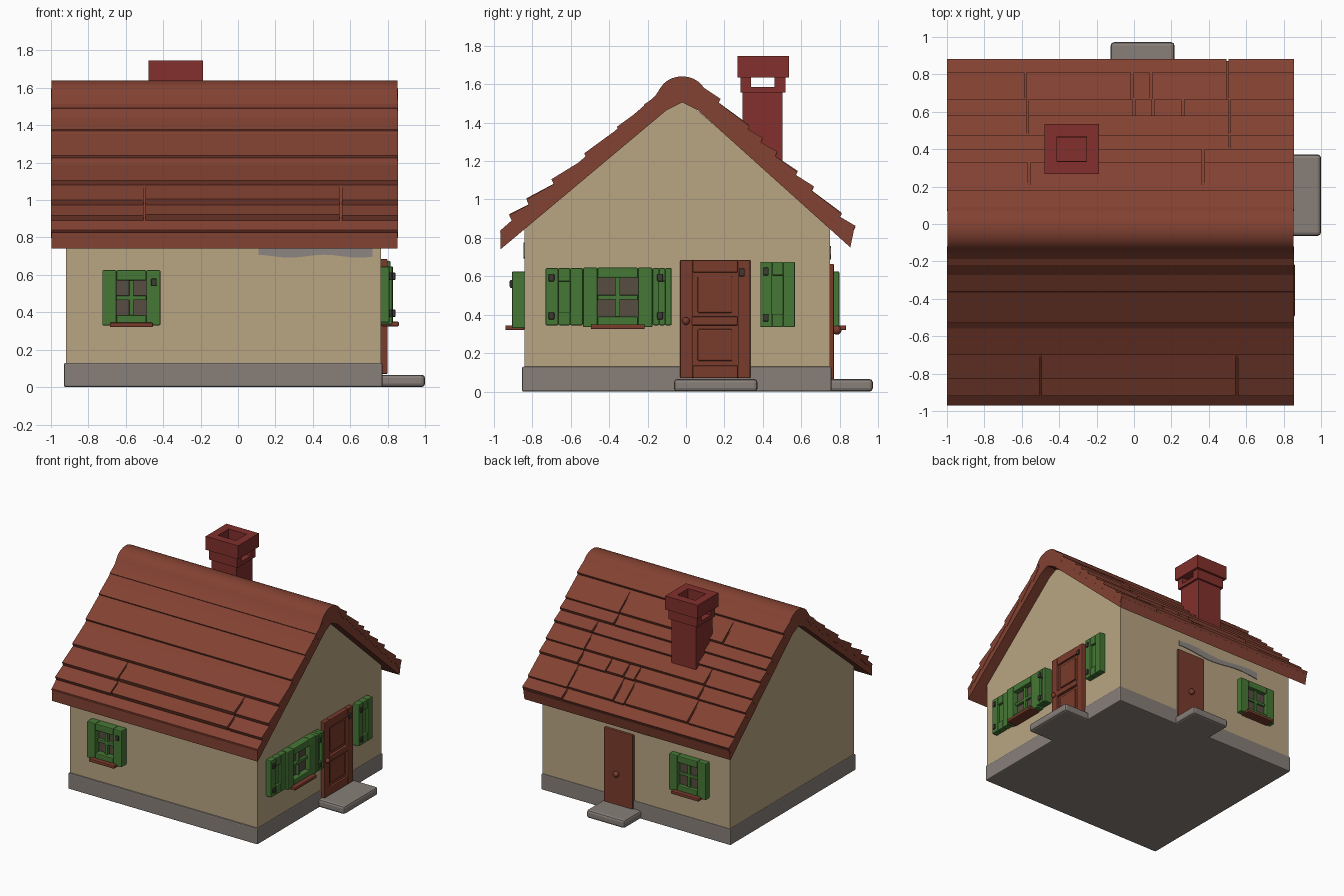
import bpy, bmesh, math
from mathutils import Vector

if "Cube" in bpy.data.objects:
    bpy.data.objects.remove(bpy.data.objects["Cube"])


def material(name, rgb):
    m = bpy.data.materials.new(name)
    m.diffuse_color = (*rgb, 1)
    m.use_nodes = True
    m.node_tree.nodes["Principled BSDF"].inputs["Base Color"].default_value = m.diffuse_color
    return m


WALL = material("cream plaster", (0.485, 0.376, 0.223))
ROOF = material("roof red brown", (0.225, 0.054, 0.032))
BRICK = material("chimney red", (0.223, 0.030, 0.026))
WOOD = material("door red brown", (0.195, 0.044, 0.025))
GREEN = material("shutter green", (0.061, 0.185, 0.036))
STONE = material("stone grey", (0.242, 0.212, 0.191))
PATCH = material("bare plaster grey", (0.262, 0.235, 0.225))
GLASS = material("window dark", (0.095, 0.072, 0.052))
IRON = material("iron dark", (0.050, 0.042, 0.036))


def finish(name, bm, mat, bevel=0, smooth=False):
    bmesh.ops.recalc_face_normals(bm, faces=bm.faces)
    me = bpy.data.meshes.new(name)
    bm.to_mesh(me)
    bm.free()
    me.materials.append(mat)
    ob = bpy.data.objects.new(name, me)
    bpy.context.collection.objects.link(ob)
    if bevel:
        mod = ob.modifiers.new("Bevel", 'BEVEL')
        mod.width, mod.segments = bevel, 2
    if smooth:
        bpy.context.view_layer.objects.active = ob
        ob.select_set(True)
        bpy.ops.object.shade_smooth_by_angle(angle=math.radians(35))
        ob.select_set(False)
    return ob


def prism(name, outline, a, b, mat, axis='x', bevel=0, smooth=False):
    """Extrude an outline (other two coordinates) along an axis from a to b."""
    bm = bmesh.new()
    put = {'x': lambda p, t: (t, p[0], p[1]), 'y': lambda p, t: (p[0], t, p[1])}[axis]
    face = bm.faces.new([bm.verts.new(put(p, a)) for p in outline])
    new = bmesh.ops.extrude_face_region(bm, geom=[face])['geom']
    shift = Vector(put((0, 0), b - a))
    bmesh.ops.translate(bm, vec=shift, verts=[v for v in new if isinstance(v, bmesh.types.BMVert)])
    return finish(name, bm, mat, bevel, smooth)


def box(name, x0, x1, y0, y1, z0, z1, mat, bevel=0):
    x0, x1 = sorted((x0, x1))
    y0, y1 = sorted((y0, y1))
    bm = bmesh.new()
    bmesh.ops.create_cube(bm, size=1)
    for v in bm.verts:
        v.co = (x1 if v.co.x > 0 else x0, y1 if v.co.y > 0 else y0, z1 if v.co.z > 0 else z0)
    return finish(name, bm, mat, bevel)


# Wall frames: position along the wall u, height z, distance out of the wall d
def on_wall(side, name, u0, u1, z0, z1, d0, d1, mat, bevel=0.006):
    if side == 'right':
        return box(name, 0.765 + d0, 0.765 + d1, u0, u1, z0, z1, mat, bevel)
    base, s = (-0.84, -1) if side == 'front' else (0.75, 1)
    return box(name, u0, u1, base + s * d0, base + s * d1, z0, z1, mat, bevel)


def border(side, name, u0, u1, z0, z1, w, d0, d1, mat, top=None):
    """Four rails around an opening."""
    h = top or w
    for n, a, b, c, d in (("left", u0, u0 + w, z0, z1), ("right", u1 - w, u1, z0, z1),
                          ("bottom", u0 + w, u1 - w, z0, z0 + h), ("top", u0 + w, u1 - w, z1 - h, z1)):
        on_wall(side, f"{name}_{n}", a, b, c, d, d0, d1, mat)


def hinges(side, name, u, zs, d):
    for i, z in enumerate(zs):
        on_wall(side, f"{name}_{i}", u - 0.015, u + 0.015, z - 0.02, z + 0.02, d - 0.01, d + 0.012, IRON)


def window(side, name, u0, u1, z0, z1, w, d):
    border(side, name + "_frame", u0, u1, z0, z1, w, -0.02, d, GREEN, top=0.055)
    on_wall(side, name + "_glass", u0 + w / 2, u1 - w / 2, z0 + 0.03, z1 - 0.03, -0.01, 0.015, GLASS, 0)
    uc, zc = (u0 + u1) / 2, (z0 + z1) / 2
    on_wall(side, name + "_upright_bar", uc - 0.012, uc + 0.012, z0 + 0.04, z1 - 0.04, 0, d * 0.6, GREEN, 0.004)
    on_wall(side, name + "_cross_bar", u0 + w, u1 - w, zc - 0.012, zc + 0.012, 0, d * 0.6, GREEN, 0.004)
    on_wall(side, name + "_sill", u0 + 0.04, u1 - 0.04, z0 - 0.01, z0 + 0.015, 0, d + 0.035, WOOD)


def shutter(name, u0, u1, z0, z1, d, hinge_u):
    on_wall('right', name + "_panel", u0 + 0.01, u1 - 0.01, z0 + 0.01, z1 - 0.01, -0.01, d - 0.02, GREEN)
    border('right', name + "_rail", u0, u1, z0, z1, (u1 - u0) * 0.34, -0.01, d, GREEN, top=0.07)
    hinges('right', name + "_hinge", hinge_u, (z0 + 0.05, z1 - 0.05), d)


# House body and footing
prism("walls", [(-0.84, 0.1), (0.75, 0.1), (0.75, 0.87), (-0.02, 1.53), (-0.84, 0.87)], -0.92, 0.765, WALL)
box("footing", -0.93, 0.772, -0.853, 0.757, 0, 0.13, STONE, 0.008)

# Roof core with a rounded ridge
RX0, RX1 = -1.0, 0.855


def front_top(y):
    return 1.555 + 0.825 * (y + 0.14)


def back_top(y):
    return 1.52 - 0.95 * (y - 0.18)


ridge = [(-0.02 + 0.125 * math.cos(math.radians(a)), 1.535 + 0.105 * math.sin(math.radians(a)))
         for a in range(25, 156, 13)]
prism("roof_core", [(-0.965, 0.74), (-0.10, 1.465), (-0.02, 1.505), (0.06, 1.465), (0.855, 0.75),
                    (0.872, back_top(0.872) - 0.03), (0.18, 1.495)] + ridge
      + [(-0.16, front_top(-0.16)), (-0.965, front_top(-0.965) - 0.035)], RX0 + 0.002, RX1 - 0.002, ROOF, smooth=True)


def board(name, top, y0, y1, x0, x1, lift, sink):
    s = 1 if y1 > y0 else -1
    prism(name, [(y0, top(y0) - sink), (y1, top(y1) + lift), (y1 - s * 0.03, top(y1) - 0.055),
                 (y0, top(y0) - sink - 0.03)], x0, x1, ROOF)


# Shingle rows: upper edge, lower edge, places where the row is split
BACK = [(0.07, 0.18, ()), (0.16, 0.33, (-0.56, 0.37)), (0.30, 0.40, (0.37,)), (0.38, 0.475, (0.51,)),
        (0.45, 0.58, (-0.57, 0.51)), (0.55, 0.665, (-0.57, 0.0, 0.10, 0.26, 0.51)),
        (0.63, 0.81, (-0.58, -0.01, 0.09, 0.50)), (0.78, 0.882, (0.50,))]
FRONT = [(-0.12, -0.22, (), 0.004), (-0.20, -0.36, (), 0.004), (-0.34, -0.53, (), 0.006),
         (-0.50, -0.70, (), 0.012), (-0.66, -0.83, (-0.5, 0.55), 0.014),
         (-0.79, -0.92, (-0.5, 0.55), 0.005), (-0.89, -0.97, (), -0.04)]


def row(name, top, y0, y1, splits, lift, sink):
    xs = [RX0, *splits, RX1]
    for i, (a, b) in enumerate(zip(xs, xs[1:])):
        board(f"{name}_{i}", top, y0, y1, a + (0.006 if i else 0), b - (0.006 if b < RX1 else 0),
              lift + (0.006 if i % 2 else 0), sink)


for i, (y0, y1, splits) in enumerate(BACK):
    row(f"back_shingle_{i}", back_top, y0, y1, splits, 0.003, 0.028)
for i, (y0, y1, splits, lift) in enumerate(FRONT):
    row(f"front_shingle_{i}", front_top, y0, y1, splits, lift, 0.03 if y1 < -0.6 else 0.012)


# Chimney: shaft, band with a through slot, hollow cap
def hollow(name, x0, x1, y0, y1, z0, z1, wall):
    box(name + "_left", x0, x0 + wall, y0, y1, z0, z1, BRICK)
    box(name + "_right", x1 - wall, x1, y0, y1, z0, z1, BRICK)
    box(name + "_front", x0 + wall, x1 - wall, y0, y0 + wall, z0, z1, BRICK)
    box(name + "_back", x0 + wall, x1 - wall, y1 - wall, y1, z0, z1, BRICK)


box("chimney_shaft", -0.443, -0.222, 0.295, 0.503, 1.10, 1.565, BRICK)
box("chimney_band", -0.46, -0.205, 0.283, 0.517, 1.555, 1.585, BRICK)
box("chimney_slot_front", -0.46, -0.205, 0.283, 0.337, 1.585, 1.635, BRICK)
box("chimney_slot_back", -0.46, -0.205, 0.461, 0.517, 1.585, 1.635, BRICK)
hollow("chimney_cap", -0.478, -0.187, 0.268, 0.535, 1.635, 1.745, 0.066)

# Windows and shutters
window('front', "front_window", -0.725, -0.415, 0.33, 0.625, 0.075, 0.065)
hinges('front', "front_window_hinge", -0.45, (0.56,), 0.065)
window('back', "back_window", -0.735, -0.405, 0.33, 0.625, 0.075, 0.048)
window('right', "side_window", -0.535, -0.175, 0.335, 0.645, 0.075, 0.06)
shutter("left_shutter", -0.73, -0.537, 0.345, 0.643, 0.045, -0.70)
shutter("middle_shutter", -0.173, -0.075, 0.345, 0.643, 0.065, -0.135)
shutter("right_shutter", 0.387, 0.567, 0.335, 0.675, 0.05, 0.415)


# Side door with two framed panels
on_wall('right', "side_door_panel", -0.02, 0.325, 0.07, 0.67, -0.01, 0.018, WOOD)
border('right', "side_door_rail", -0.03, 0.335, 0.07, 0.685, 0.065, -0.01, 0.035, WOOD)
on_wall('right', "side_door_middle_rail", 0.03, 0.27, 0.345, 0.39, 0, 0.04, WOOD)
for i, (z0, z1) in enumerate(((0.16, 0.325), (0.41, 0.60))):
    on_wall('right', f"side_door_field_{i}", 0.06, 0.24, z0, z1, 0, 0.027, WOOD)
hinges('right', "side_door_hinge", 0.29, (0.62,), 0.035)


# Plain back door, knobs
def knob(name, loc, r):
    bm = bmesh.new()
    bmesh.ops.create_uvsphere(bm, u_segments=12, v_segments=8, radius=r)
    bmesh.ops.translate(bm, vec=loc, verts=bm.verts)
    finish(name, bm, WOOD, smooth=True)


on_wall('back', "back_door", -0.06, 0.20, 0.06, 0.665, -0.01, 0.02, WOOD)
knob("back_door_knob", (0.08, 0.785, 0.32), 0.024)
knob("side_door_knob", (0.805, 0.0, 0.367), 0.02)

# Door steps
box("side_step", 0.74, 1.0, -0.063, 0.372, 0, 0.066, STONE, 0.018)
box("back_step", -0.125, 0.217, 0.73, 0.972, 0, 0.066, STONE, 0.018)


# Patches of bare plaster below the eaves
def patch(name, x0, x1, lower, upper, y0, y1):
    xs = [x0 + (x1 - x0) * i / 16 for i in range(17)]
    prism(name, [(x, lower(x)) for x in xs] + [(x, upper(x)) for x in reversed(xs)], y0, y1, PATCH, 'y')


patch("front_patch", 0.11, 0.72, lambda x: 0.70 + 0.008 * math.sin(x * 17), lambda x: 0.775, -0.845, -0.838)
patch("back_patch", -0.60, 0.18, lambda x: 0.70 + 0.012 * math.sin(x * 11),
      lambda x: 0.745 + 0.012 * math.sin(x * 11 + 0.8), 0.748, 0.755)
